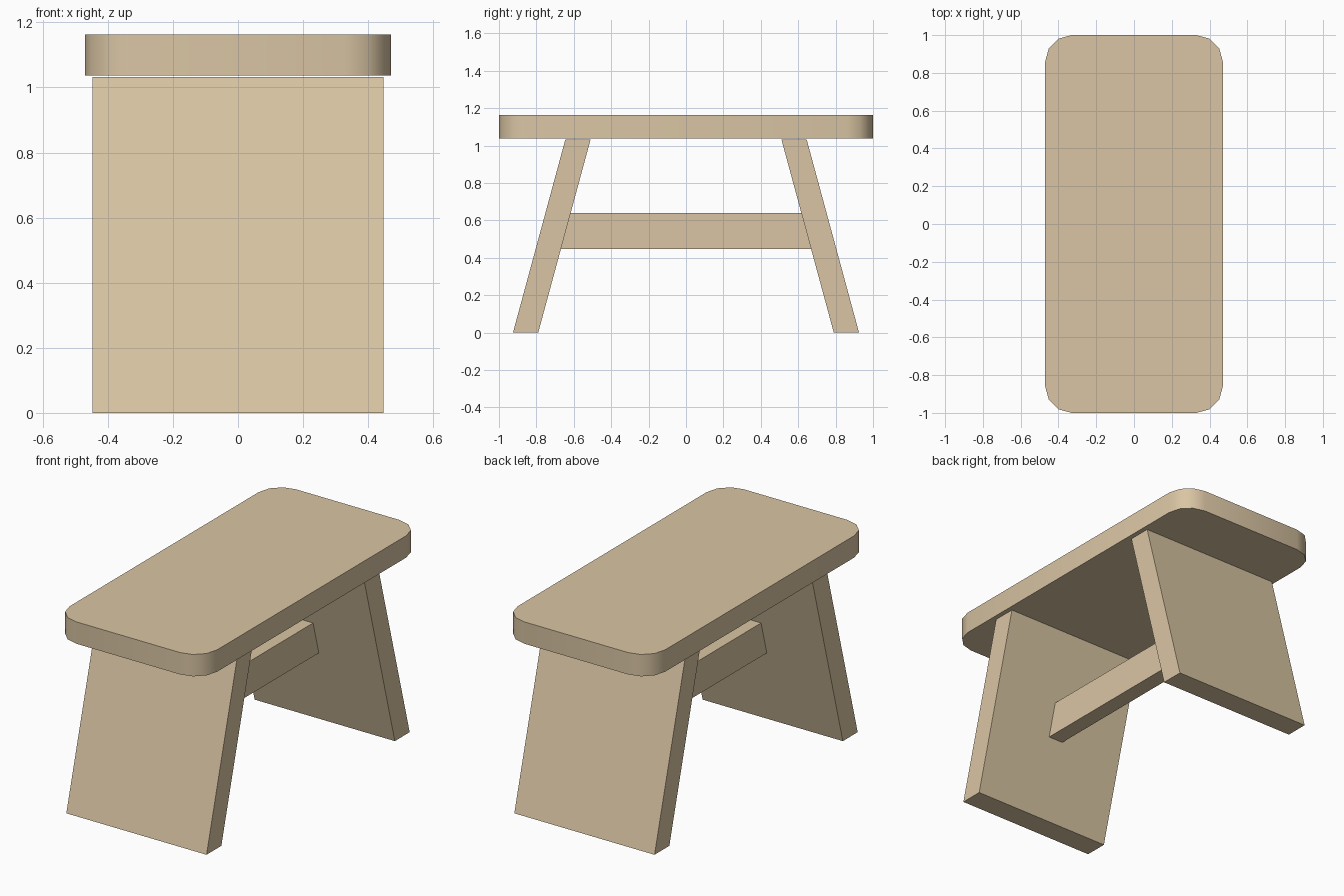
import bpy, bmesh, math
from mathutils import Vector

cube = bpy.data.objects.get("Cube")
if cube:
    bpy.data.objects.remove(cube, do_unlink=True)

wood = bpy.data.materials.new("pale_wood")
wood.use_nodes = True
WOOD_COLOUR = (0.70, 0.56, 0.37, 1)
wood.diffuse_color = WOOD_COLOUR
wood.node_tree.nodes["Principled BSDF"].inputs["Base Color"].default_value = WOOD_COLOUR


def extrude_profile(name, points, direction):
    """Make a solid by sweeping a flat outline along a direction."""
    bm = bmesh.new()
    face = bm.faces.new([bm.verts.new(p) for p in points])
    swept = bmesh.ops.extrude_face_region(bm, geom=[face])
    verts = [g for g in swept["geom"] if isinstance(g, bmesh.types.BMVert)]
    bmesh.ops.translate(bm, verts=verts, vec=Vector(direction))
    bmesh.ops.recalc_face_normals(bm, faces=bm.faces)
    mesh = bpy.data.meshes.new(name)
    bm.to_mesh(mesh)
    bm.free()
    mesh.materials.append(wood)
    obj = bpy.data.objects.new(name, mesh)
    bpy.context.collection.objects.link(obj)
    return obj


# Main dimensions
SEAT_X, SEAT_Y, SEAT_Z, SEAT_THICK = 0.47, 1.0, 1.037, 0.126
CORNER, STEPS = 0.14, 3
LEG_X, LEG_TOP = 0.447, 1.033
FOOT_IN, FOOT_OUT, LEAN = 0.79, 0.925, 0.28
RAIL_X, RAIL_LOW, RAIL_HIGH = 0.047, 0.447, 0.64

# Seat board with rounded corners
outline = []
for i, (sx, sy) in enumerate([(1, 1), (-1, 1), (-1, -1), (1, -1)]):
    for k in range(STEPS + 1):
        a = math.pi / 2 * (i + k / STEPS)
        outline.append((sx * (SEAT_X - CORNER) + CORNER * math.cos(a),
                        sy * (SEAT_Y - CORNER) + CORNER * math.sin(a), SEAT_Z))
seat = extrude_profile("seat", outline, (0, 0, SEAT_THICK))
bpy.context.view_layer.objects.active = seat
seat.select_set(True)
bpy.ops.object.shade_smooth_by_angle(angle=math.radians(40))

# Splayed plank legs
for name, side in (("front_leg", -1), ("back_leg", 1)):
    profile = [(FOOT_IN, 0), (FOOT_OUT, 0), (FOOT_OUT - LEAN, LEG_TOP), (FOOT_IN - LEAN, LEG_TOP)]
    extrude_profile(name, [(-LEG_X, side * y, z) for y, z in profile], (2 * LEG_X, 0, 0))

# Stretcher rail, its ends cut to the slope of the legs
low, high = (FOOT_IN - LEAN * z / LEG_TOP for z in (RAIL_LOW, RAIL_HIGH))
profile = [(-low, RAIL_LOW), (low, RAIL_LOW), (high, RAIL_HIGH), (-high, RAIL_HIGH)]
extrude_profile("stretcher", [(-RAIL_X, y, z) for y, z in profile], (2 * RAIL_X, 0, 0))
